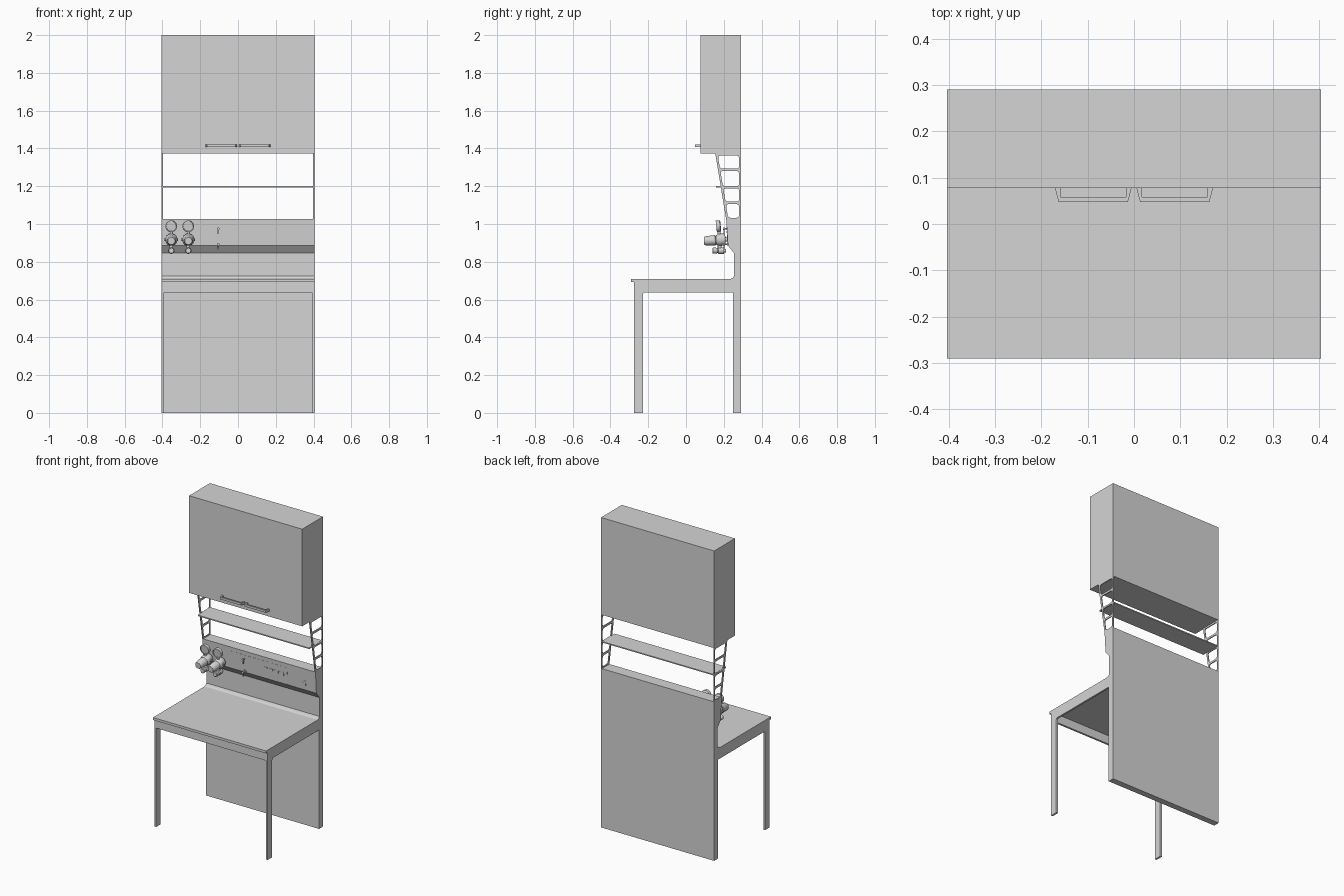
import bpy, bmesh, math
from mathutils import Matrix, Vector

cube = bpy.data.objects.get("Cube")
if cube:
    bpy.data.objects.remove(cube, do_unlink=True)

TONE = (0.66, 0.66, 0.66, 1)
grey = bpy.data.materials.new("light_grey")
grey.use_nodes = True
grey.diffuse_color = TONE
grey.node_tree.nodes["Principled BSDF"].inputs["Base Color"].default_value = TONE


def add(name, mesh):
    ob = bpy.data.objects.new(name, mesh)
    bpy.context.collection.objects.link(ob)
    mesh.materials.clear()
    mesh.materials.append(grey)
    return ob


def box(name, x, y, z):
    """Box from (min, max) ranges."""
    bm = bmesh.new()
    size = [r[1] - r[0] for r in (x, y, z)]
    mid = [(r[1] + r[0]) / 2 for r in (x, y, z)]
    bmesh.ops.create_cube(bm, size=1, matrix=Matrix.Translation(mid) @ Matrix.Diagonal((*size, 1)))
    me = bpy.data.meshes.new(name)
    bm.to_mesh(me)
    bm.free()
    return add(name, me)


def plate(name, loops, low, high, axis="X"):
    """Flat-shaded outline with optional holes, extruded between low and high along an axis."""
    cu = bpy.data.curves.new(name, "CURVE")
    cu.dimensions = "2D"
    cu.fill_mode = "BOTH"
    cu.extrude = (high - low) / 2
    for pts in loops:
        sp = cu.splines.new("POLY")
        sp.points.add(len(pts) - 1)
        for p, (a, b) in zip(sp.points, pts):
            p.co = (a, b, 0, 1)
        sp.use_cyclic_u = True
    tmp = bpy.data.objects.new(name + "_outline", cu)
    bpy.context.collection.objects.link(tmp)
    dg = bpy.context.evaluated_depsgraph_get()
    me = bpy.data.meshes.new_from_object(tmp.evaluated_get(dg))
    bpy.data.objects.remove(tmp, do_unlink=True)
    m = Matrix.Translation((0, 0, (low + high) / 2))
    if axis == "X":
        m = Matrix(((0, 0, 1, 0), (1, 0, 0, 0), (0, 1, 0, 0), (0, 0, 0, 1))) @ m
    bm = bmesh.new()
    bm.from_mesh(me)
    bm.transform(m)
    bmesh.ops.remove_doubles(bm, verts=bm.verts, dist=0.00001)
    bmesh.ops.recalc_face_normals(bm, faces=bm.faces)
    for f in bm.faces:
        f.smooth = False
    bm.to_mesh(me)
    bm.free()
    return add(name, me)


def rounded(pts, r):
    """Round every corner of a polygon."""
    out = []
    for i, p in enumerate(pts):
        p = Vector(p)
        a = p + (Vector(pts[i - 1]) - p).normalized() * r
        b = p + (Vector(pts[(i + 1) % len(pts)]) - p).normalized() * r
        for k in range(5):
            t = k / 4
            out.append(tuple(a * (1 - t) ** 2 + p * 2 * t * (1 - t) + b * t * t))
    return out


def turned(name, profile, matrix, sides=24):
    """Solid of revolution about local Z from (height, radius) pairs."""
    bm = bmesh.new()
    rings = []
    for h, r in profile:
        rings.append([bm.verts.new((r * math.cos(math.tau * i / sides),
                                    r * math.sin(math.tau * i / sides), h)) for i in range(sides)])
    for a, b in zip(rings, rings[1:]):
        for i in range(sides):
            j = (i + 1) % sides
            bm.faces.new((a[i], a[j], b[j], b[i]))
    bm.faces.new(rings[0][::-1])
    bm.faces.new(rings[-1])
    bm.transform(matrix)
    me = bpy.data.meshes.new(name)
    bm.to_mesh(me)
    bm.free()
    ob = add(name, me)
    bpy.context.view_layer.objects.active = ob
    bpy.ops.object.select_all(action="DESELECT")
    ob.select_set(True)
    bpy.ops.object.shade_smooth_by_angle(angle=math.radians(35))
    return ob


def forward(x, y, z, tilt=0):
    """Frame whose local Z points to the front."""
    return Matrix.Translation((x, y, z)) @ Matrix.Rotation(math.radians(90 + tilt), 4, "X")


W = 0.404

# Wall cabinet with a full-width door
box("cabinet_body", (-W, W), (0.081, 0.29), (1.373, 2.0))
box("cabinet_door", (-W, W), (0.078, 0.081), (1.373, 2.0))

# Bow handles
for name, s in (("left_handle", 1), ("right_handle", -1)):
    pts = [(0.005, 0.079), (0.013, 0.048), (0.163, 0.048), (0.171, 0.079),
           (0.159, 0.079), (0.159, 0.058), (0.017, 0.058), (0.017, 0.079)]
    plate(name, [[(s * a, b) for a, b in pts]], 1.408, 1.422, "Z")

# Back panel with a leaning instrument console
plate("back_panel", [[(0.29, 0), (0.29, 1.026), (0.213, 1.026), (0.222, 0.886),
                      (0.254, 0.846), (0.254, 0.724), (0.247, 0.714),
                      (0.235, 0.709), (0.235, 0.69), (0.25, 0.69), (0.25, 0)]], -W, W)


# Open ladder brackets under the cabinet
def rail(z):
    return 0.155 + (1.373 - z) * 0.165


holes = []
for lo, hi in ((1.293, 1.362), (1.2, 1.28), (1.118, 1.189), (1.033, 1.105)):
    holes.append(rounded([(rail(lo) + 0.012, lo), (0.281, lo), (0.281, hi), (rail(hi) + 0.012, hi)], 0.014))
outline = [(rail(1.373), 1.373), (0.29, 1.373), (0.29, 1.02), (rail(1.02), 1.02)]
for name, lo in (("left_bracket", W - 0.006), ("right_bracket", -W)):
    plate(name, [outline] + holes, lo, lo + 0.006)
box("shelf", (-0.398, 0.398), (0.158, 0.288), (1.194, 1.201))

# Table: top, side frames with legs, aprons
box("table_top", (-W, W), (-0.29, 0.25), (0.693, 0.709))
frame = [(-0.275, 0), (-0.228, 0), (-0.228, 0.628), (-0.225, 0.635), (-0.218, 0.638),
         (0.25, 0.638), (0.25, 0.693), (-0.275, 0.693)]
for name, lo in (("left_leg_frame", W - 0.012), ("right_leg_frame", -W)):
    plate(name, [frame], lo, lo + 0.012)
box("front_apron", (-0.392, 0.392), (-0.275, -0.262), (0.638, 0.693))

# Gas regulators with gauges
for i, x in enumerate((-0.353, -0.263)):
    n = f"_{i + 1}"
    turned("gauge" + n, [(0, 0.024), (0.004, 0.03), (0.024, 0.031), (0.024, 0.027), (0.021, 0.026)],
           forward(x, 0.184, 0.99, 6))
    turned("gauge_stem" + n, [(0, 0.008), (0.04, 0.008)], Matrix.Translation((x, 0.175, 0.935)))
    turned("regulator_body" + n,
           [(0, 0.012), (0.012, 0.012), (0.012, 0.028), (0.02, 0.032), (0.05, 0.032), (0.058, 0.027),
            (0.062, 0.023), (0.066, 0.027), (0.118, 0.024), (0.126, 0.019)],
           forward(x, 0.221, 0.919, 4))
    turned("inlet_pipe" + n, [(0, 0.01), (0.055, 0.01)], Matrix.Translation((x, 0.178, 0.86)))
    turned("side_port" + n, [(-0.036, 0.008), (0.036, 0.008)],
           Matrix.Translation((x, 0.182, 0.919)) @ Matrix.Rotation(math.pi / 2, 4, "Y"))
    turned("outlet_valve" + n,
           [(0, 0.009), (0.012, 0.009), (0.012, 0.017), (0.04, 0.017), (0.045, 0.012),
            (0.05, 0.015), (0.07, 0.016), (0.073, 0.013)], forward(x, 0.213, 0.859))


# Thin plates lying on the leaning console face
def console_plate(name, x0, x1, z0, z1, depth):
    def face(z):
        return 0.222 - (z - 0.886) * 0.064
    return plate(name, [[(face(z0), z0), (face(z1), z1), (face(z1) - depth, z1),
                         (face(z0) - depth, z0)]], x0, x1)


console_plate("service_plate", -0.205, 0.2, 0.888, 1.0, 0.001)
for i in range(4):
    x = 0.024 + i * 0.039
    console_plate(f"socket_{i + 1}", x, x + 0.034, 0.927, 0.962, 0.002)
console_plate("switch_frame", 0.297, 0.343, 0.9, 0.946, 0.001)
console_plate("switch_button", 0.309, 0.331, 0.912, 0.934, 0.002)

# Small taps, one upper and one lower
for name, z in (("upper_tap", 0.975), ("lower_tap", 0.893)):
    turned(name, [(0, 0.01), (0.004, 0.01), (0.004, 0.004), (0.018, 0.004), (0.018, 0.007), (0.024, 0.007)],
           forward(-0.105, 0.221, z), 16)
    box(name + "_spout", (-0.108, -0.102), (0.199, 0.205), (z - 0.027, z))
